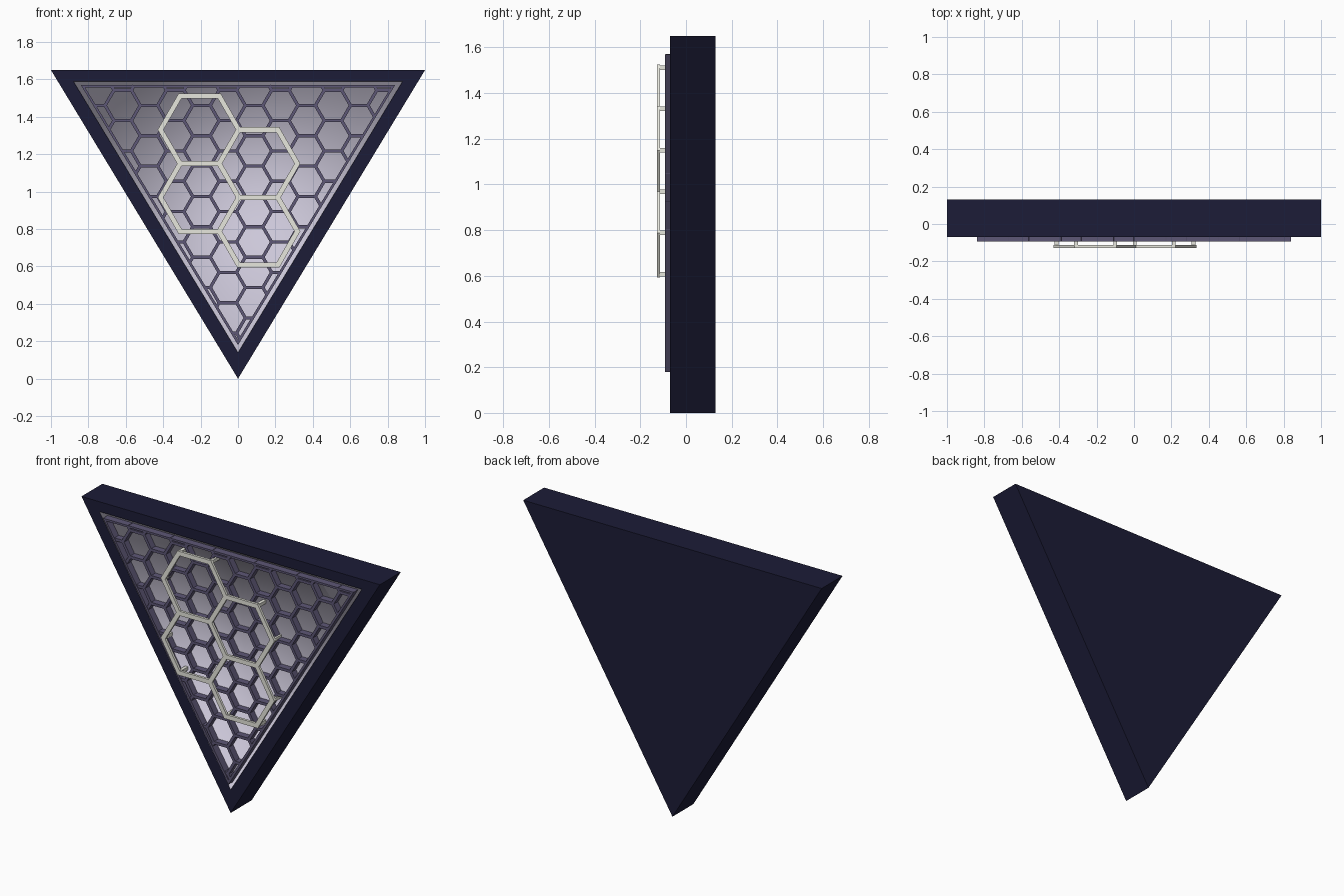
import bpy, bmesh, math
from mathutils import Vector

cube = bpy.data.objects.get("Cube")
if cube:
    bpy.data.objects.remove(cube)


def material(name, r, g, b):
    m = bpy.data.materials.new(name)
    m.use_nodes = True
    m.diffuse_color = (r, g, b, 1)
    m.node_tree.nodes["Principled BSDF"].inputs["Base Color"].default_value = (r, g, b, 1)
    return m


NAVY = material("dark navy", 0.0115, 0.0115, 0.038)
LILAC = material("pale lilac", 0.6, 0.57, 0.69)
PURPLE = material("muted purple", 0.11, 0.095, 0.18)
IVORY = material("warm ivory", 0.8, 0.8, 0.73)


def finish(bm, name, mat, recalc=True):
    if recalc:
        bmesh.ops.recalc_face_normals(bm, faces=bm.faces)
    mesh = bpy.data.meshes.new(name)
    bm.to_mesh(mesh)
    bm.free()
    mesh.materials.append(mat)
    ob = bpy.data.objects.new(name, mesh)
    bpy.context.collection.objects.link(ob)


def triangle(half_width, top, bottom):
    """Corners of a triangle standing on its point, as (x, z)."""
    return [Vector((-half_width, top)), Vector((half_width, top)), Vector((0, bottom))]


def loop(bm, points, y):
    return [bm.verts.new((p.x, y, p.y)) for p in points]


def bridge(bm, a, b):
    for i in range(len(a)):
        j = (i + 1) % len(a)
        bm.faces.new((a[i], a[j], b[j], b[i]))


def bar(bm, p, q, width, front, back, extend=0.0):
    """Flat bar from p to q in the front plane."""
    d = (q - p).normalized()
    n = Vector((-d.y, d.x)) * width / 2
    p, q = p - d * extend, q + d * extend
    pts = [p + n, q + n, q - n, p - n]
    a, b = loop(bm, pts, front), loop(bm, pts, back)
    bm.faces.new(a)
    bm.faces.new(b)
    bridge(bm, a, b)


def hexagon(c, r):
    return [c + r * Vector((math.cos(k * math.pi / 3), math.sin(k * math.pi / 3))) for k in range(6)]


FRONT, BACK, FLOOR = -0.07, 0.13, -0.05
OPENING = triangle(0.88, 1.59, 0.14)

# Triangular casing with an open front
bm = bmesh.new()
outer = triangle(1, 1.65, 0)
rear, face, rim = loop(bm, outer, BACK), loop(bm, outer, FRONT), loop(bm, OPENING, FRONT)
bm.faces.new(rear)
bridge(bm, rear, face)
bridge(bm, face, rim)
finish(bm, "casing", NAVY)

# Shallow tray in the opening, shaded smoothly across floor and walls
bm = bmesh.new()
lip, floor = loop(bm, OPENING, FRONT), loop(bm, OPENING, FLOOR)
bm.faces.new(floor)
bridge(bm, floor, lip)
bmesh.ops.recalc_face_normals(bm, faces=bm.faces)
bm.faces.ensure_lookup_table()
if bm.faces[0].normal.y > 0:
    bmesh.ops.reverse_faces(bm, faces=bm.faces)
for f in bm.faces:
    f.smooth = True
finish(bm, "tray", LILAC, recalc=False)

# Thin triangular border around the lattice
bm = bmesh.new()
wide, narrow = triangle(0.84, 1.57, 0.18), triangle(0.818, 1.558, 0.208)
loops = [loop(bm, wide, -0.093), loop(bm, narrow, -0.093), loop(bm, narrow, FLOOR), loop(bm, wide, FLOOR)]
for k in range(4):
    bridge(bm, loops[k], loops[(k + 1) % 4])
finish(bm, "lattice_border", PURPLE)


# Honeycomb lattice, trimmed to the border
def clip(p, q, corners):
    """Part of segment p-q inside the triangle, or None."""
    lo, hi = 0.0, 1.0
    for k in range(3):
        a, b = corners[k], corners[(k + 1) % 3]
        n = Vector((b.y - a.y, a.x - b.x))
        dp, dq = n.dot(p - a), n.dot(q - a)
        if dp < 0 and dq < 0:
            return None
        if dp < 0:
            lo = max(lo, dp / (dp - dq))
        elif dq < 0:
            hi = min(hi, dp / (dp - dq))
    if hi - lo < 0.02:
        return None
    return p.lerp(q, lo), p.lerp(q, hi)


bm = bmesh.new()
R = 0.0937
limit = triangle(0.828, 1.564, 0.195)
for col in range(-6, 9):
    for row in range(-10, 4):
        c = Vector((-0.195 + 1.5 * R * col, 1.38 + math.sqrt(3) * R * (row + (col % 2) / 2)))
        h = hexagon(c, R)
        for k in range(3):
            part = clip(h[k], h[k + 1], limit)
            if part:
                bar(bm, *part, 0.017, -0.09, FLOOR, 0.004)
finish(bm, "honeycomb_lattice", PURPLE)

# Four large raised rings sharing edges, with posts on the outline corners
bm = bmesh.new()
posts = bmesh.new()
BIG = 0.209
edges, corners = {}, {}
for col, row in ((0, 0), (1, -0.5), (0, -1), (1, -1.5)):
    c = Vector((-0.205 + 1.5 * BIG * col, 1.331 + math.sqrt(3) * BIG * row))
    h = hexagon(c, BIG)
    keys = [(round(p.x, 2), round(p.y, 2)) for p in h]
    for k in range(6):
        j = (k + 1) % 6
        edges[frozenset((keys[k], keys[j]))] = (h[k], h[j])
        corners.setdefault(keys[k], []).append(h[k])
for p, q in edges.values():
    bar(bm, p, q, 0.027, -0.128, -0.113, 0.008)
for shared in corners.values():
    if len(shared) == 1:
        p = shared[0]
        side = Vector((0.01, 0))
        bar(posts, p - side, p + side, 0.02, -0.115, FLOOR)
finish(bm, "large_hexagon_rings", IVORY)
finish(posts, "ring_posts", IVORY)
